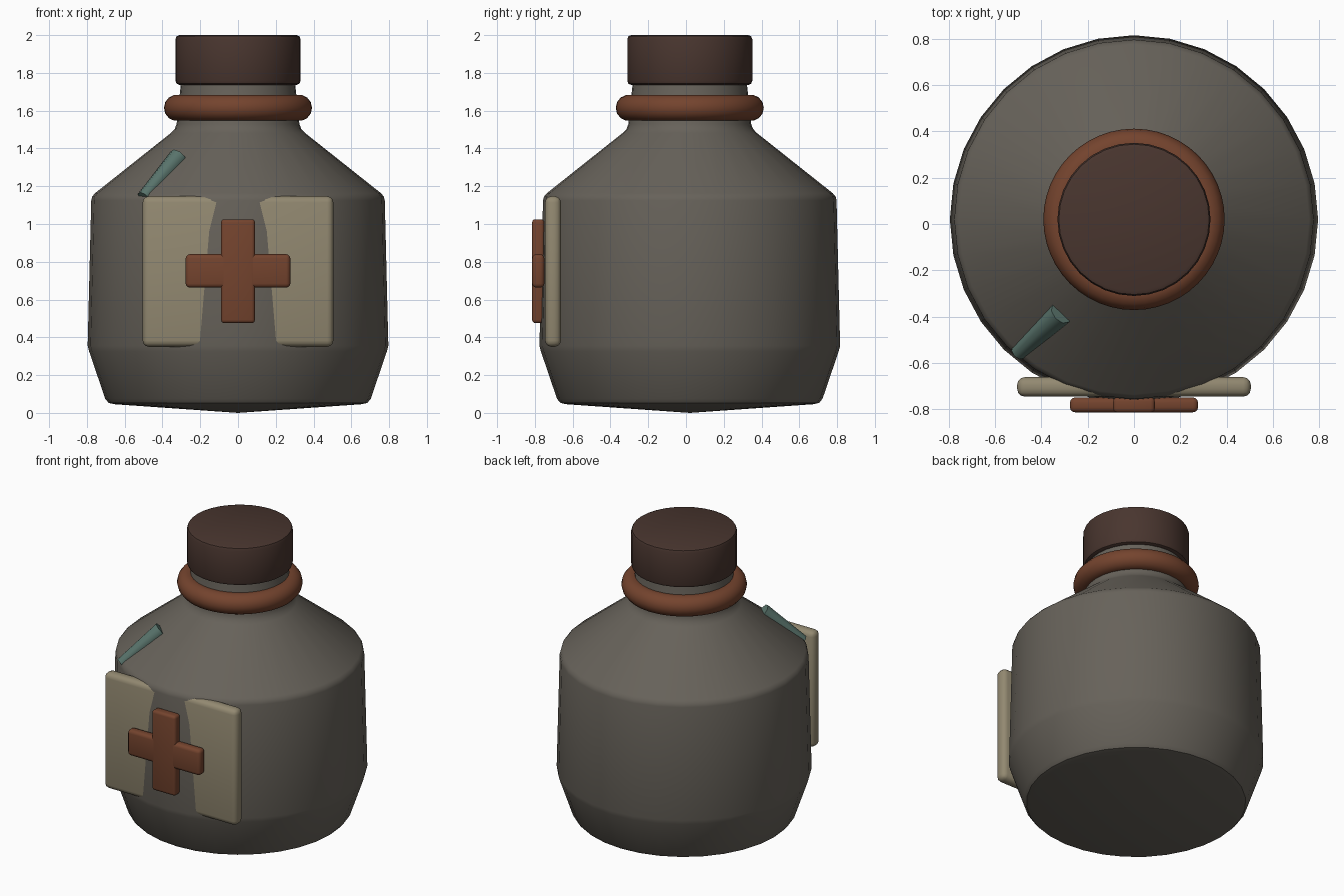
import bpy, bmesh, math
from mathutils import Vector

if "Cube" in bpy.data.objects:
    bpy.data.objects.remove(bpy.data.objects["Cube"])

CY = 0.02   # y of the bottle axis


def material(name, rgb):
    m = bpy.data.materials.new(name)
    m.diffuse_color = (*rgb, 1)
    m.use_nodes = True
    m.node_tree.nodes["Principled BSDF"].inputs["Base Color"].default_value = m.diffuse_color
    return m


GLASS = material("grey_glass", (0.135, 0.122, 0.102))
CAP = material("dark_brown", (0.066, 0.036, 0.028))
RUST = material("rust_red", (0.175, 0.057, 0.027))
PAPER = material("aged_paper", (0.29, 0.25, 0.165))
TEAL = material("dull_teal", (0.10, 0.175, 0.15))


def finish(obj, mat, angle=35):
    obj.data.materials.clear()
    obj.data.materials.append(mat)
    bpy.ops.object.select_all(action='DESELECT')
    obj.select_set(True)
    bpy.context.view_layer.objects.active = obj
    bpy.ops.object.shade_smooth_by_angle(angle=math.radians(angle))
    return obj


def lathe(name, profile, mat, sides=32):
    """Spin an (r, z) profile around the bottle axis."""
    bm = bmesh.new()
    rings = []
    for r, z in profile:
        if r == 0:
            rings.append([bm.verts.new((0, CY, z))] * sides)
        else:
            rings.append([bm.verts.new((r * math.cos(2 * math.pi * i / sides),
                                        CY + r * math.sin(2 * math.pi * i / sides), z))
                          for i in range(sides)])
    for a, b in zip(rings, rings[1:]):
        for i in range(sides):
            j = (i + 1) % sides
            bm.faces.new(list(dict.fromkeys((a[i], a[j], b[j], b[i]))))
    bmesh.ops.recalc_face_normals(bm, faces=bm.faces)
    me = bpy.data.meshes.new(name)
    bm.to_mesh(me)
    bm.free()
    obj = bpy.data.objects.new(name, me)
    bpy.context.collection.objects.link(obj)
    return finish(obj, mat)


def plate(name, x, y0, y1, z0, z1, bevel, mat):
    """Rounded box, symmetric in x."""
    bpy.ops.mesh.primitive_cube_add(size=1, location=(0, (y0 + y1) / 2, (z0 + z1) / 2))
    obj = bpy.context.object
    obj.name = name
    obj.scale = (2 * x, y1 - y0, z1 - z0)
    bpy.ops.object.transform_apply(location=False, rotation=False, scale=True)
    mod = obj.modifiers.new("rounding", 'BEVEL')
    mod.width, mod.segments = bevel, 3
    bpy.ops.object.modifier_apply(modifier=mod.name)
    return finish(obj, mat)


# Bottle: shallow pointed base, tapered foot, wall, shoulder and neck
lathe("bottle_body", [(0, 0), (0.655, 0.046), (0.685, 0.053), (0.703, 0.075),
                      (0.788, 0.325), (0.796, 0.355), (0.777, 1.125), (0.772, 1.145),
                      (0.757, 1.163), (0.355, 1.482), (0.335, 1.503), (0.325, 1.53),
                      (0.305, 1.72), (0.30, 1.76), (0, 1.76)], GLASS)

# Screw cap
lathe("cap", [(0, 1.737), (0.312, 1.737), (0.325, 1.743), (0.331, 1.758),
              (0.331, 1.978), (0.325, 1.994), (0.310, 2.0), (0, 2.0)], CAP)

# Neck ring
bpy.ops.mesh.primitive_torus_add(location=(0, CY, 1.615), major_radius=0.322,
                                 minor_radius=0.07, major_segments=48, minor_segments=14)
ring = bpy.context.object
ring.name = "neck_ring"
finish(ring, RUST)

# Label plate sunk into the bottle front, with a raised cross
plate("label", 0.505, -0.746, -0.662, 0.35, 1.147, 0.033, PAPER)
plate("cross_upright", 0.09, -0.815, -0.75, 0.475, 1.025, 0.018, RUST)
plate("cross_bar", 0.277, -0.814, -0.75, 0.663, 0.84, 0.022, RUST)

# Small tapered shard lying half sunk along the shoulder
a, b = Vector((-0.50, -0.555, 1.14)), Vector((-0.315, -0.385, 1.355))
bpy.ops.mesh.primitive_cone_add(vertices=8, radius1=0.036, radius2=0.052,
                                depth=(b - a).length, location=(a + b) / 2)
shard = bpy.context.object
shard.name = "shoulder_shard"
shard.rotation_euler = (b - a).to_track_quat('Z', 'Y').to_euler()
finish(shard, TEAL, 50)
